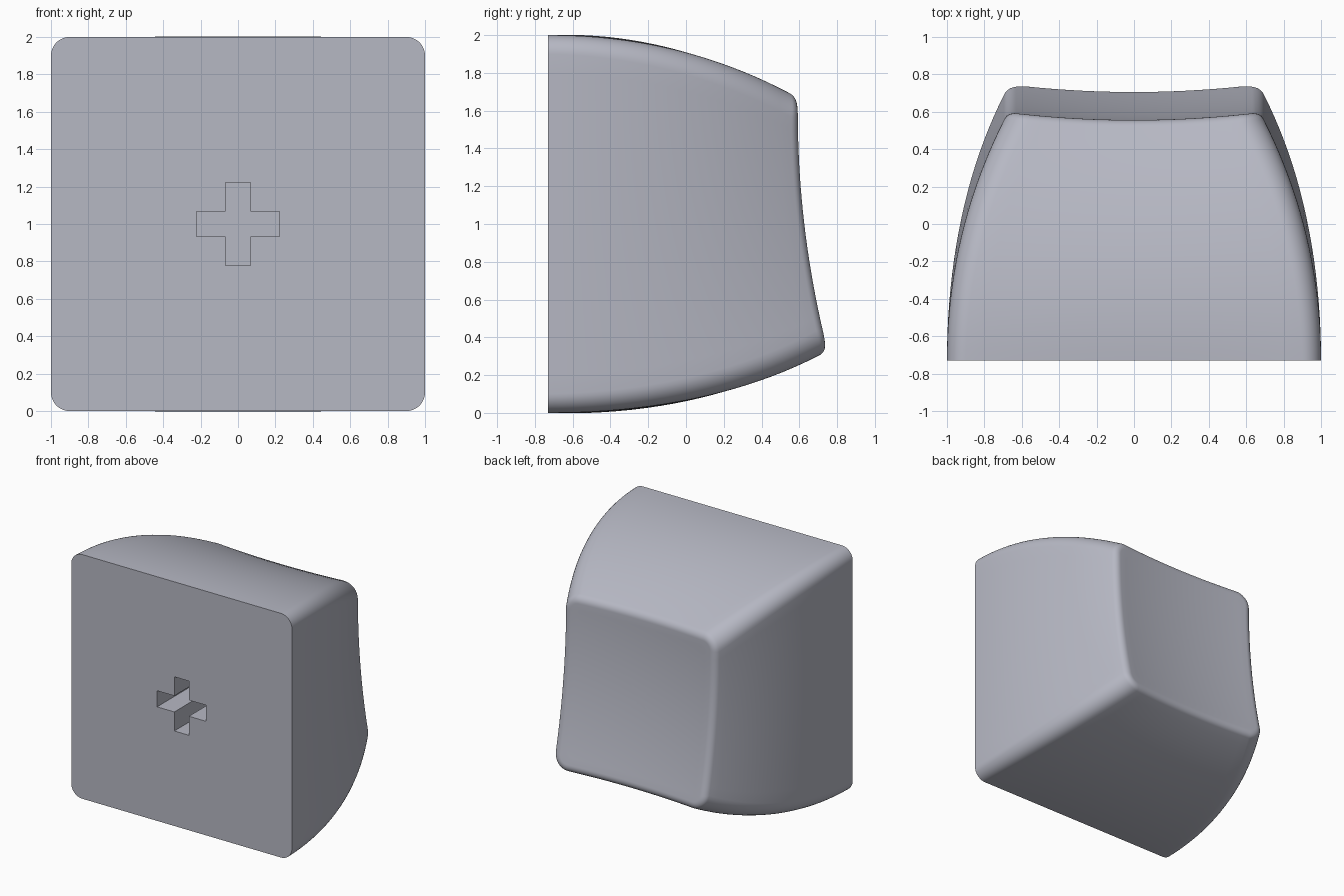
import bpy, bmesh, math

cube = bpy.data.objects.get("Cube")
if cube:
    bpy.data.objects.remove(cube, do_unlink=True)

BASE_Y = -0.73      # flat underside
ROUND = 0.07        # rim fillet radius
START = 0.41        # fillet start angle, matching the slant of the walls
TAPER = 0.305       # how far each wall leans in at the rim
SIDE, ARC = 18, 9   # steps per straight side and per corner

mat = bpy.data.materials.new("pale grey plastic")
mat.use_nodes = True
colour = (0.47, 0.48, 0.55, 1)
mat.diffuse_color = colour
mat.node_tree.nodes["Principled BSDF"].inputs["Base Color"].default_value = colour


def dish(x, z):
    """Depth of the tilted, scooped touch surface."""
    return 0.59 - 0.117 * z + 0.1 * z * z + 0.09 * x * x


def outline(half, radius, bulge=0.0):
    """Rounded square, as (x, z) about the centre."""
    points = []
    flat = half - radius
    for quarter in range(4):
        turn = quarter * math.pi / 2
        c, s = round(math.cos(turn)), round(math.sin(turn))
        local = [(half, -flat + 2 * flat * i / SIDE) for i in range(SIDE)]
        for i in range(ARC):
            a = math.pi / 2 * i / ARC
            local.append((flat + radius * math.cos(a), flat + radius * math.sin(a)))
        for u, v in local:
            x, z = c * u - s * v, s * u + c * v
            z += bulge * (1 - (x / half) ** 2) * z / half
            points.append((x, z))
    return points


bm = bmesh.new()


def ring(points, depth):
    return [bm.verts.new((x, depth(x, z), z + 1)) for x, z in points]


def bridge(a, b):
    n = len(a)
    for i in range(n):
        j = (i + 1) % n
        bm.faces.new((a[i], a[j], b[j], b[i]))


# Curved, tapering walls
rings = []
steps = 20
lip = ROUND * (1 - math.sin(START))
for i in range(steps + 1):
    t = i / steps
    points = outline(1 - TAPER * t * t, 0.1 + 0.03 * t, 0.05 * t * (1 - t))
    rings.append(ring(points, lambda x, z: BASE_Y + t * (dish(x, z) - lip - BASE_Y)))

# Rounded rim
for i in range(1, 9):
    a = START + (math.pi / 2 - START) * i / 8
    inset = ROUND * (math.cos(START) - math.cos(a))
    points = outline(1 - TAPER - inset, 0.13 - inset)
    rings.append(ring(points, lambda x, z: dish(x, z) - ROUND * (1 - math.sin(a))))

# Scooped touch surface, closing towards the middle
for i in range(1, 12):
    k = 1 - i / 12
    rings.append(ring([(x * k, z * k) for x, z in points], dish))
for a, b in zip(rings, rings[1:]):
    bridge(a, b)
middle = bm.verts.new((0, dish(0, 0), 1))
last = rings[-1]
for i in range(len(last)):
    bm.faces.new((last[i], last[(i + 1) % len(last)], middle))

# Cross-shaped socket in the underside
arm, thin = 0.222, 0.066
cross = []
for quarter in range(4):
    c, s = ((1, 0), (0, 1), (-1, 0), (0, -1))[quarter]
    for u, v in ((arm, -thin), (arm, thin), (thin, thin)):
        cross.append((c * u - s * v, s * u + c * v))
mouth = ring(cross, lambda x, z: BASE_Y)
floor = ring(cross, lambda x, z: BASE_Y + 0.45)
bridge(mouth, floor)
bm.faces.new(floor)

# Flat underside around the socket
edges = []
for loop in (rings[0], mouth):
    for i in range(len(loop)):
        edges.append(bm.edges.get((loop[i], loop[(i + 1) % len(loop)])))
bmesh.ops.triangle_fill(bm, edges=edges, use_beauty=True)
bmesh.ops.recalc_face_normals(bm, faces=bm.faces)

mesh = bpy.data.meshes.new("keycap")
bm.to_mesh(mesh)
bm.free()
mesh.materials.append(mat)
keycap = bpy.data.objects.new("keycap", mesh)
bpy.context.collection.objects.link(keycap)
bpy.context.view_layer.objects.active = keycap
keycap.select_set(True)
bpy.ops.object.shade_smooth_by_angle(angle=math.radians(35))
